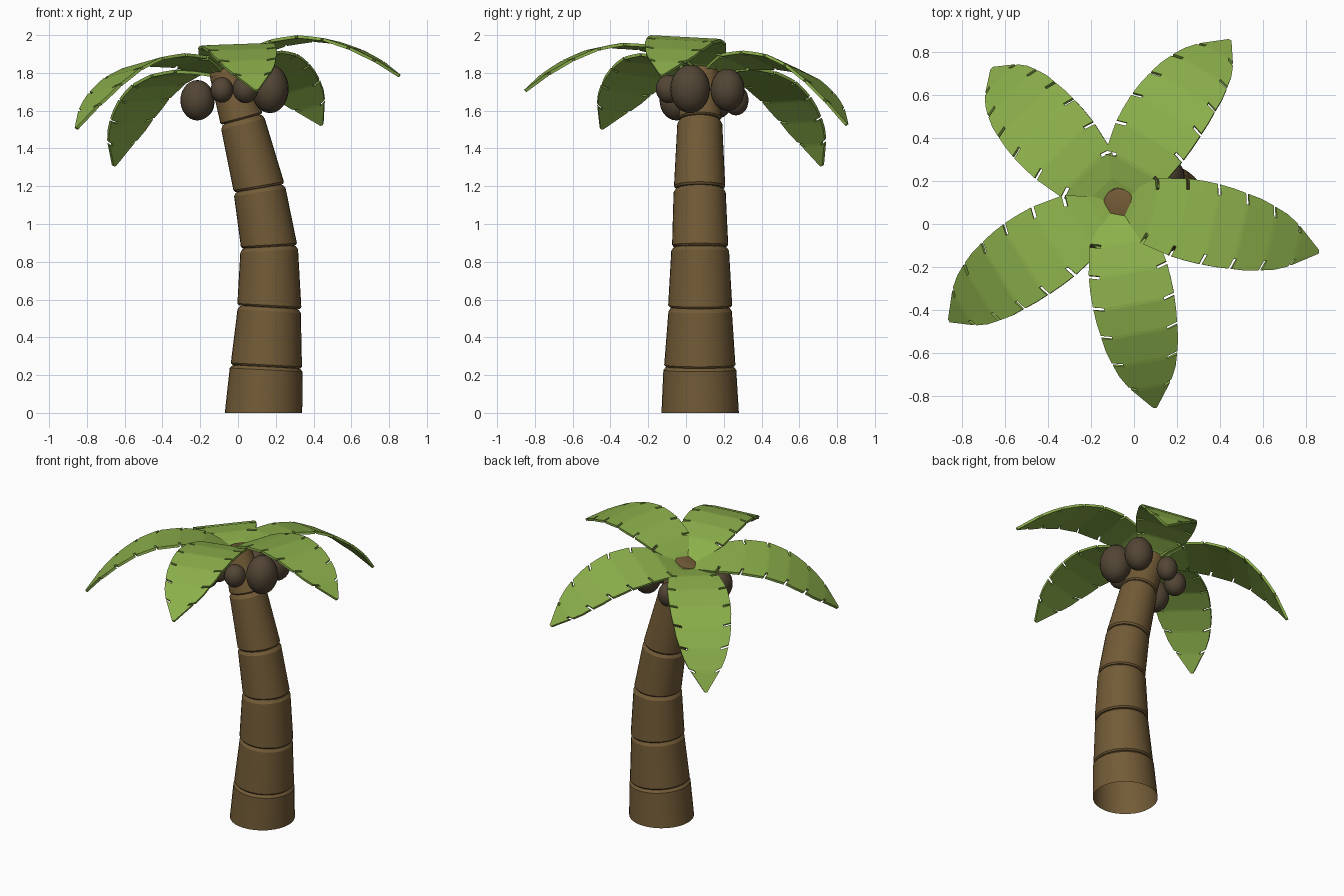
import bpy, bmesh, math
from mathutils import Matrix

if "Cube" in bpy.data.objects:
    bpy.data.objects.remove(bpy.data.objects["Cube"])


def material(name, rgb):
    m = bpy.data.materials.new(name)
    m.diffuse_color = (*rgb, 1)
    m.use_nodes = True
    m.node_tree.nodes["Principled BSDF"].inputs["Base Color"].default_value = m.diffuse_color
    return m


BARK = material("bark", (0.17, 0.105, 0.038))
LEAF = material("leaf", (0.26, 0.43, 0.07))
NUT = material("nut", (0.085, 0.06, 0.035))


def add_object(name, bm, mat, smooth=None):
    bmesh.ops.recalc_face_normals(bm, faces=bm.faces[:])
    me = bpy.data.meshes.new(name)
    bm.to_mesh(me)
    bm.free()
    me.materials.append(mat)
    ob = bpy.data.objects.new(name, me)
    bpy.context.collection.objects.link(ob)
    if smooth:
        bpy.ops.object.select_all(action='DESELECT')
        ob.select_set(True)
        bpy.context.view_layer.objects.active = ob
        bpy.ops.object.shade_smooth_by_angle(angle=math.radians(smooth))
    return ob


def lerp(table, x):
    for (x0, y0), (x1, y1) in zip(table, table[1:]):
        if x <= x1:
            return y0 + (y1 - y0) * (x - x0) / (x1 - x0)
    return table[-1][1]


# Trunk: one skin of tapered segments; each joint has a centre and a tilted plane
joints = [  # x, y, z, tilt (rise per x)
    (0.135, 0.075, 0.0, 0.0), (0.15, 0.073, 0.245, -0.055),
    (0.166, 0.075, 0.56, -0.06), (0.165, 0.075, 0.88, 0.06),
    (0.112, 0.072, 1.19, 0.17), (0.02, 0.073, 1.555, 0.27), (-0.075, 0.09, 1.825, 0.3)]
radii = [(0.205, 0.193), (0.189, 0.168), (0.17, 0.153),
         (0.149, 0.138), (0.136, 0.119), (0.115, 0.085)]
SIDES = 32
bm = bmesh.new()
rings = []
for j0, j1, (rb, rt) in zip(joints, joints[1:], radii):
    first = j0[2] == 0
    for t, r in [(0, rb if first else rb - 0.008), (0.03, rb - 0.0005), (0.93, rt),
                 (0.985, rt - 0.012), (0.998, rt - 0.022)]:
        x, y, z, s = (a + (b - a) * t for a, b in zip(j0, j1))
        a = math.atan(s)
        rings.append([bm.verts.new((x + r * math.cos(a) * math.cos(k), y + r * math.sin(k),
                                    z + r * math.sin(a) * math.cos(k)))
                      for k in (2 * math.pi * i / SIDES for i in range(SIDES))])
for lo, hi in zip(rings, rings[1:]):
    for i in range(SIDES):
        n = (i + 1) % SIDES
        bm.faces.new((lo[i], lo[n], hi[n], hi[i]))
bm.faces.new(rings[-1])
add_object("trunk", bm, BARK, 25)

# Leaf profile: arch height and half width along the length
ARCH = [(0, 0), (0.08, 0.07), (0.17, 0.133), (0.31, 0.182), (0.46, 0.203), (0.6, 0.186),
        (0.74, 0.138), (0.87, 0.072), (0.975, 0)]
WIDTH = [(0, 0.03), (0.08, 0.10), (0.17, 0.158), (0.31, 0.187), (0.42, 0.195), (0.53, 0.19),
         (0.68, 0.172), (0.8, 0.137), (0.87, 0.1), (0.975, 0.008)]
NOTCHES = [0.17, 0.31, 0.46, 0.6, 0.74, 0.87]
GAP = 0.007


def build_leaf(name, yaw, drop, roll, size):
    rows = [0.02, 0.08, 0.24, 0.385, 0.53, 0.67, 0.805, 0.975]
    rows = sorted(rows + [n + s * GAP for n in NOTCHES for s in (-1, 1)])
    bm = bmesh.new()
    grid = []
    for r in rows:
        w = lerp(WIDTH, r)
        d = min(0.05, 0.35 * w)
        back = 0.014 if 0.12 < r < 0.9 else 0
        line = []
        for y, x in ((-w, r - back), (d - w, r), (0, r), (w - d, r), (w, r - back)):
            line.append(bm.verts.new((x, y, lerp(ARCH, x))))
        grid.append(line)
    for i, (a, b) in enumerate(zip(grid, grid[1:])):
        mid = (rows[i] + rows[i + 1]) / 2
        slit = any(abs(mid - n) < 0.002 for n in NOTCHES)
        for c in range(4):
            if not (slit and c in (0, 3)):
                bm.faces.new((a[c], b[c], b[c + 1], a[c + 1]))
    ob = add_object(name, bm, LEAF)
    ob.matrix_world = (Matrix.Translation((-0.08, 0.09, 1.79))
                       @ Matrix.Rotation(math.radians(yaw), 4, 'Z')
                       @ Matrix.Rotation(math.radians(drop), 4, 'Y')
                       @ Matrix.Rotation(math.radians(roll), 4, 'X')
                       @ Matrix.Scale(size, 4))
    mod = ob.modifiers.new("thickness", 'SOLIDIFY')
    mod.thickness = 0.016
    mod.offset = -1


# Five leaves: heading, downward tilt, roll, size
for leaf in [("leaf_right", -13.2, 0, -3, 0.99), ("leaf_back_right", 55.5, 15.6, -14, 0.99),
             ("leaf_back_left", 132.5, 29, -3, 1.01), ("leaf_front_left", 214.7, 16.4, 9, 1.015),
             ("leaf_front", -79.3, 4.7, 2, 0.99)]:
    build_leaf(*leaf)

# Nuts hanging under the crown: centre and radii
for i, (c, r) in enumerate([
        ((0.17, 0.022, 1.715), (0.098, 0.105, 0.128)),
        ((0.145, 0.22, 1.71), (0.09, 0.09, 0.112)),
        ((0.04, -0.09, 1.715), (0.068, 0.07, 0.075)),
        ((-0.085, -0.085, 1.71), (0.06, 0.065, 0.068)),
        ((-0.215, -0.05, 1.655), (0.09, 0.09, 0.107)),
        ((-0.05, 0.265, 1.655), (0.066, 0.066, 0.08)),
        ((-0.195, 0.17, 1.64), (0.07, 0.07, 0.08))]):
    bm = bmesh.new()
    bmesh.ops.create_uvsphere(bm, u_segments=24, v_segments=14, radius=1,
                              matrix=Matrix.Translation(c) @ Matrix.Diagonal((*r, 1)))
    add_object(f"nut_{i + 1}", bm, NUT, 60)
